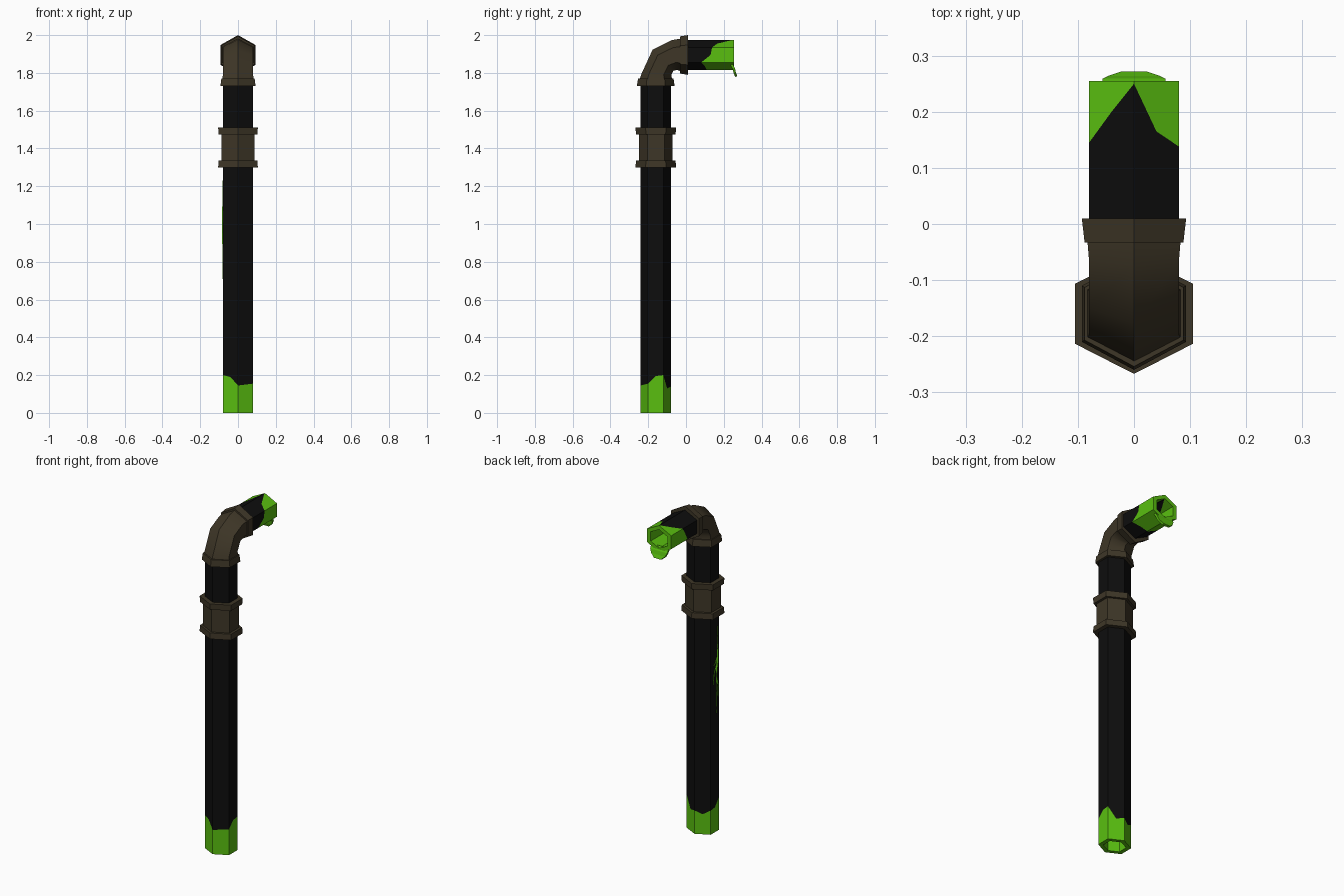
import bpy, bmesh, math
from mathutils import Vector

if "Cube" in bpy.data.objects:
    bpy.data.objects.remove(bpy.data.objects["Cube"])


def material(name, rgb):
    m = bpy.data.materials.new(name)
    m.use_nodes = True
    m.diffuse_color = (*rgb, 1)
    m.node_tree.nodes["Principled BSDF"].inputs["Base Color"].default_value = (*rgb, 1)
    return m


BLACK = material("black pipe", (0.004, 0.004, 0.004))
GREEN = material("green slime", (0.1, 0.52, 0.005))
BROWN = material("brown fitting", (0.048, 0.037, 0.02))

CY, CZ = -0.16, 1.895      # axis of the upright pipe, axis of the outlet
HEX = [(0, -1), (1, -0.5), (1, 0.5), (0, 1), (-1, 0.5), (-1, -0.5)]
# hexagon with an extra point in the middle of each side
HEX_MID = []
for i, (u, v) in enumerate(HEX):
    nu, nv = HEX[(i + 1) % 6]
    HEX_MID += [(u, v), ((u + nu) / 2, (v + nv) / 2)]


def ring(bm, y, z, turn, ru, rv, outline=HEX, shift=None):
    """Hexagonal section at (y, z), turned from upright (0) to backward (90)."""
    t = math.radians(turn)
    verts = []
    for i, (u, v) in enumerate(outline):
        a = shift[i] if shift else 0
        verts.append(bm.verts.new((u * ru,
                                   y + v * rv * math.cos(t) + a * math.sin(t),
                                   z - v * rv * math.sin(t) + a * math.cos(t))))
    return verts


def bridge(bm, rings, mats=None):
    for k, (a, b) in enumerate(zip(rings, rings[1:])):
        for i in range(len(a)):
            j = (i + 1) % len(a)
            f = bm.faces.new((a[i], a[j], b[j], b[i]))
            f.material_index = mats[k] if mats else 0
    bm.faces.new(rings[0])
    bm.faces.new(rings[-1])


def finish(bm, name, mats):
    bmesh.ops.recalc_face_normals(bm, faces=bm.faces)
    me = bpy.data.meshes.new(name)
    bm.to_mesh(me)
    bm.free()
    for m in mats:
        me.materials.append(m)
    ob = bpy.data.objects.new(name, me)
    bpy.context.collection.objects.link(ob)
    return ob


def fitting(name, stations):
    bm = bmesh.new()
    bridge(bm, [ring(bm, *s) for s in stations])
    return finish(bm, name, [BROWN])


def pipe(name, y, z, turn, far, end, edge, r=0.08, bore=0.056):
    """Hollow-ended pipe, green between its open end and a ragged edge."""
    bm = bmesh.new()
    deep = end + (far - end) * 0.9

    def section(rad, s):
        s = s if isinstance(s, list) else [s] * 12
        return ring(bm, y, z, turn, rad, rad, HEX_MID, s)

    rings = [section(r, far), section(r, edge), section(r, end),
             section(bore, end), section(bore, edge), section(bore, deep)]
    bridge(bm, rings, [0, 1, 1, 1, 0])
    return finish(bm, name, [BLACK, GREEN])


# Pipes
pipe("upright_pipe", CY, 0, 0, 1.76, 0,
     [0.145, 0.15, 0.155, 0.195, 0.2, 0.13, 0.14, 0.12, 0.145, 0.15, 0.2, 0.19])
pipe("outlet_pipe", 0, CZ, 90, -0.04, 0.255,
     [0.25, 0.165, 0.138, 0.13, 0.08, 0.1, 0.11, 0.1, 0.1, 0.12, 0.145, 0.2])

# Coupler with two raised rims
fitting("coupler", [(CY, z, 0, r, r * 1.02) for z, r in
                    [(1.30, 0.105), (1.335, 0.103), (1.335, 0.088),
                     (1.475, 0.088), (1.475, 0.103), (1.51, 0.105)]])

# Elbow and its collars
elbow = fitting("elbow", [(CY, 1.76, 0, 0.084, 0.087),
                          (-0.158, 1.79, 0, 0.08, 0.08),
                          (-0.122, 1.867, 45, 0.08, 0.078),
                          (-0.06, CZ, 80, 0.08, 0.08),
                          (-0.03, CZ, 90, 0.083, 0.086)])
fitting("elbow_lower_collar", [(CY, 1.73, 0, 0.093, 0.1),
                               (CY, 1.77, 0, 0.088, 0.094)])
fitting("elbow_outlet_collar", [(-0.033, CZ, 90, 0.088, 0.098),
                                (0.01, CZ, 90, 0.093, 0.105)])
bpy.ops.object.select_all(action='DESELECT')
elbow.select_set(True)
bpy.context.view_layer.objects.active = elbow
bpy.ops.object.shade_smooth_by_angle(angle=math.radians(48))

# Slime tongue hanging from the outlet
bm = bmesh.new()
rows = [(0.058, 0.245, 1.85), (0.056, 0.259, 1.825), (0.046, 0.264, 1.803), (0.022, 0.272, 1.783)]
slices = []
for half, y, z in rows:
    slices.append([bm.verts.new(p) for p in
                   [(-half, y, z), (half, y, z), (half, y - 0.012, z - 0.004), (-half, y - 0.012, z - 0.004)]])
bridge(bm, slices)
finish(bm, "slime_tongue", [GREEN])

# Branching slime leak on the side of the upright pipe
bm = bmesh.new()


def streak(points):
    """Thin tapered strip on the -x side through (y, z, half width)."""
    rows = []
    for y, z, w in points:
        rows.append([bm.verts.new((x, CY + y + s * w, z)) for x, s in
                     [(-0.079, -1), (-0.079, 1), (-0.081 - w * 0.4, 0)]])
    bridge(bm, rows)


streak([(-0.02, 1.23, 0.001), (-0.026, 1.12, 0.004), (-0.026, 1.02, 0.011),
        (-0.014, 0.95, 0.008), (-0.02, 0.84, 0.004), (-0.012, 0.71, 0.001)])
streak([(-0.018, 1.0, 0.008), (0.006, 0.96, 0.005), (0.02, 0.88, 0.001)])
streak([(-0.026, 1.05, 0.007), (0.0, 1.01, 0.004), (0.016, 1.0, 0.001)])
streak([(-0.018, 0.92, 0.006), (-0.034, 0.86, 0.003), (-0.036, 0.8, 0.001)])
finish(bm, "slime_leak", [GREEN])
